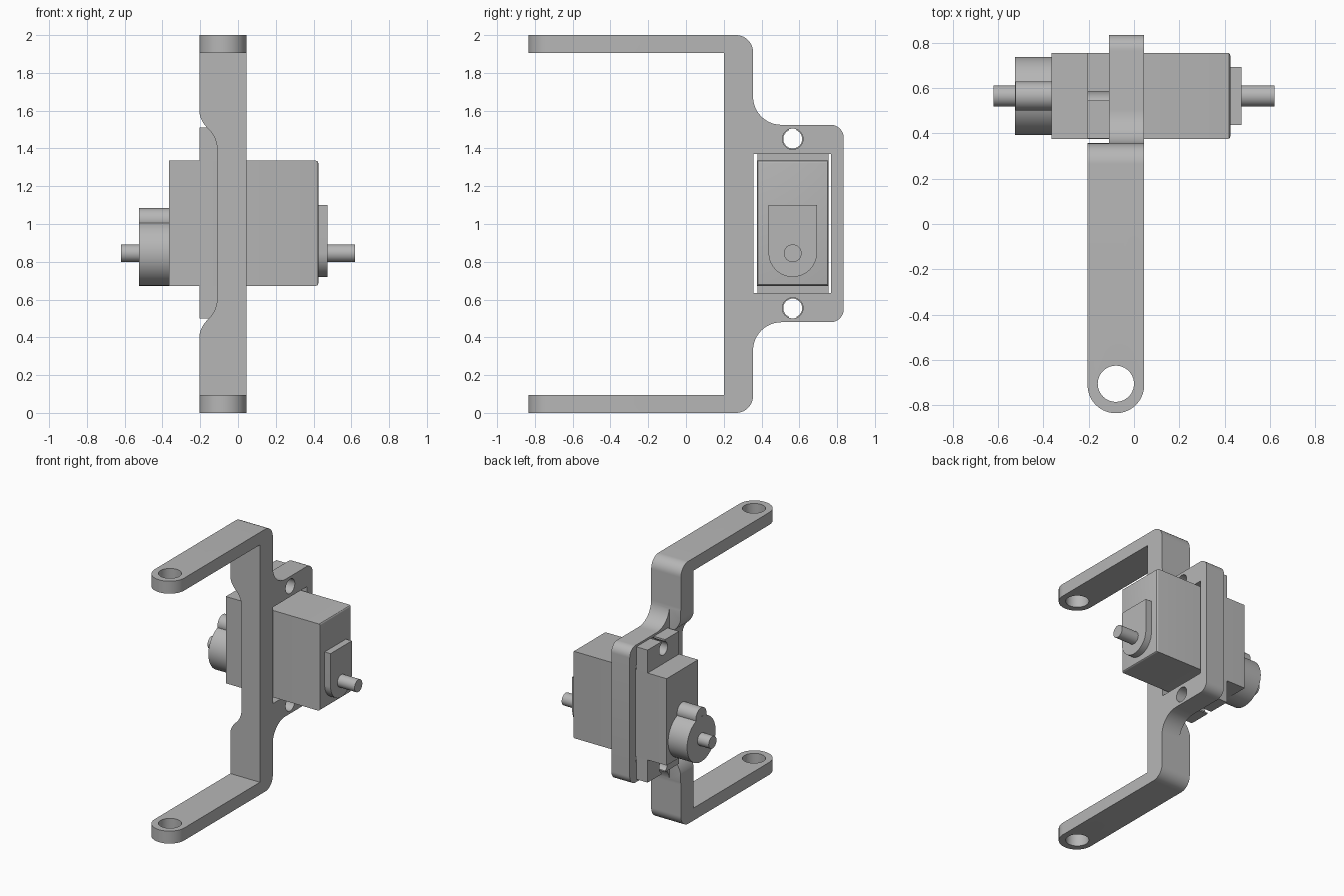
import bpy, bmesh, math
from mathutils import Vector

cube = bpy.data.objects.get("Cube")
if cube:
    bpy.data.objects.remove(cube, do_unlink=True)

grey = bpy.data.materials.new("plain grey")
grey.use_nodes = True
grey.diffuse_color = (0.47, 0.47, 0.47, 1)
grey.node_tree.nodes["Principled BSDF"].inputs["Base Color"].default_value = grey.diffuse_color
parts = []


def rounded(corners, steps=12):
    """Outline from (u, v, radius) corners, with an arc at each rounded one."""
    out = []
    for i, (u, v, r) in enumerate(corners):
        p = Vector((u, v))
        if r == 0:
            out.append(p)
            continue
        a = (Vector(corners[i - 1][:2]) - p).normalized()
        b = (Vector(corners[(i + 1) % len(corners)][:2]) - p).normalized()
        half = a.angle(b) / 2
        centre = p + (a + b).normalized() * r / math.sin(half)
        s = p + a * r / math.tan(half) - centre
        e = p + b * r / math.tan(half) - centre
        sweep = math.atan2(s.x * e.y - s.y * e.x, s.dot(e))
        start = math.atan2(s.y, s.x)
        for k in range(steps + 1):
            t = start + sweep * k / steps
            out.append(centre + Vector((math.cos(t), math.sin(t))) * r)
    return out


def rect(u0, u1, v0, v1):
    return [(u0, v0), (u1, v0), (u1, v1), (u0, v1)]


def circle(u, v, r, n=40):
    return [(u + r * math.cos(math.tau * k / n), v + r * math.sin(math.tau * k / n)) for k in range(n)]


def prism(name, outline, axis, lo, hi, part=True):
    """Extrude a flat outline along one axis."""
    place = {"x": lambda u, v, w: (w, u, v),
             "y": lambda u, v, w: (u, w, v),
             "z": lambda u, v, w: (u, v, w)}[axis]
    bm = bmesh.new()
    low = [bm.verts.new(place(u, v, lo)) for u, v in outline]
    high = [bm.verts.new(place(u, v, hi)) for u, v in outline]
    bm.faces.new(low)
    bm.faces.new(high)
    for i in range(len(low)):
        bm.faces.new((low[i - 1], low[i], high[i], high[i - 1]))
    bmesh.ops.recalc_face_normals(bm, faces=bm.faces)
    mesh = bpy.data.meshes.new(name)
    bm.to_mesh(mesh)
    bm.free()
    ob = bpy.data.objects.new(name, mesh)
    bpy.context.collection.objects.link(ob)
    if part:
        mesh.materials.append(grey)
        parts.append(ob)
    return ob


def carve(ob, outline, axis, lo, hi, operation="DIFFERENCE"):
    """Apply a boolean with a temporary prism."""
    cutter = prism("cutter", outline, axis, lo, hi, part=False)
    cutter.hide_render = True
    mod = ob.modifiers.new("carve", "BOOLEAN")
    mod.operation, mod.solver, mod.object = operation, "EXACT", cutter
    bpy.context.view_layer.objects.active = ob
    bpy.ops.object.modifier_apply(modifier=mod.name)
    bpy.data.objects.remove(cutter, do_unlink=True)


MID = 0.565      # servo centre in y
SHAFT = 0.845    # shaft height
HOLES = (0.555, 1.45)

# Bracket: side profile, mirrored about mid height
lower = [(-0.835, 0.095, 0), (-0.835, 0, 0), (0.355, 0, 0.09),
         (0.355, 0.48, 0.15), (0.835, 0.48, 0.07)]
upper = [(u, 2 - v, r) for u, v, r in reversed(lower)]
side = lower + [(u, v + 0.005, r) if 1.5 < v < 1.6 else (u, v, r) for u, v, r in upper]
side += [(0.2, 1.905, 0), (0.2, 0.095, 0)]
bracket = prism("bracket", rounded(side), "x", -0.3, 0.15)

# Bracket plan: round arm tips, thin mounting plate behind
plan = rounded([(-0.205, -0.835, 0.1249), (0.045, -0.835, 0.1249), (0.045, 0.9, 0),
                (-0.11, 0.9, 0), (-0.11, 0.357, 0), (-0.205, 0.357, 0)], 20)
carve(bracket, plan, "z", -0.1, 2.1, "INTERSECT")

# Curved waist thinning the column beside the servo
waist = rounded([(-0.5, 1.75, 0), (-0.207, 1.75, 0), (-0.207, 1.55, 0.15), (-0.1105, 1.46, 0.15),
                 (-0.1105, 0.54, 0.15), (-0.207, 0.45, 0.15), (-0.207, 0.25, 0), (-0.5, 0.25, 0)])
carve(bracket, waist, "y", 0.1, 0.36)

# Servo window, screw holes and arm holes
carve(bracket, rect(0.358, 0.768, 0.635, 1.37), "x", -0.4, 0.3)
for z in HOLES:
    carve(bracket, circle(MID, z, 0.055), "x", -0.4, 0.3)
carve(bracket, circle(-0.08, -0.705, 0.08), "z", -0.1, 2.1)

# Servo body with softened outer end
body = prism("servo_body", rect(0.375, 0.755, 0.673, 1.335), "x", -0.365, 0.425)
bm = bmesh.new()
bm.from_mesh(body.data)
ends = [e for e in bm.edges if all(v.co.x > 0.4 for v in e.verts)]
bmesh.ops.bevel(bm, geom=ends, offset=0.012, segments=3, profile=0.5, affect="EDGES")
bm.to_mesh(body.data)
bm.free()

# Mounting ears with slotted screw holes
ears = prism("mounting_ears", rect(0.378, 0.755, 0.5, 1.51), "x", -0.205, -0.11)
for z, end in zip(HOLES, (0.4, 1.6)):
    carve(ears, circle(MID, z, 0.05), "x", -0.3, 0)
    carve(ears, rect(MID - 0.02, MID + 0.02, min(z, end), max(z, end)), "x", -0.3, 0)

# Output side: gear hub, small gear bump and shaft
prism("gear_hub", circle(MID, SHAFT, 0.172, 64), "x", -0.525, -0.36)
prism("gear_bump", circle(MID, 1.02, 0.064), "x", -0.524, -0.36)
prism("output_shaft", circle(MID, SHAFT, 0.047), "x", -0.62, -0.52)

# Opposite side: rounded boss and pivot pin
boss = rounded([(MID - 0.128, 1.1, 0), (MID - 0.128, 0.72, 0.1279),
                (MID + 0.128, 0.72, 0.1279), (MID + 0.128, 1.1, 0)], 20)
prism("pivot_boss", boss, "x", 0.42, 0.475)
prism("pivot_pin", circle(MID, SHAFT, 0.047), "x", 0.47, 0.62)

# Smooth curved walls, keep sharp edges
bpy.ops.object.select_all(action="DESELECT")
for ob in parts:
    ob.select_set(True)
bpy.context.view_layer.objects.active = bracket
bpy.ops.object.shade_smooth_by_angle(angle=math.radians(30))
